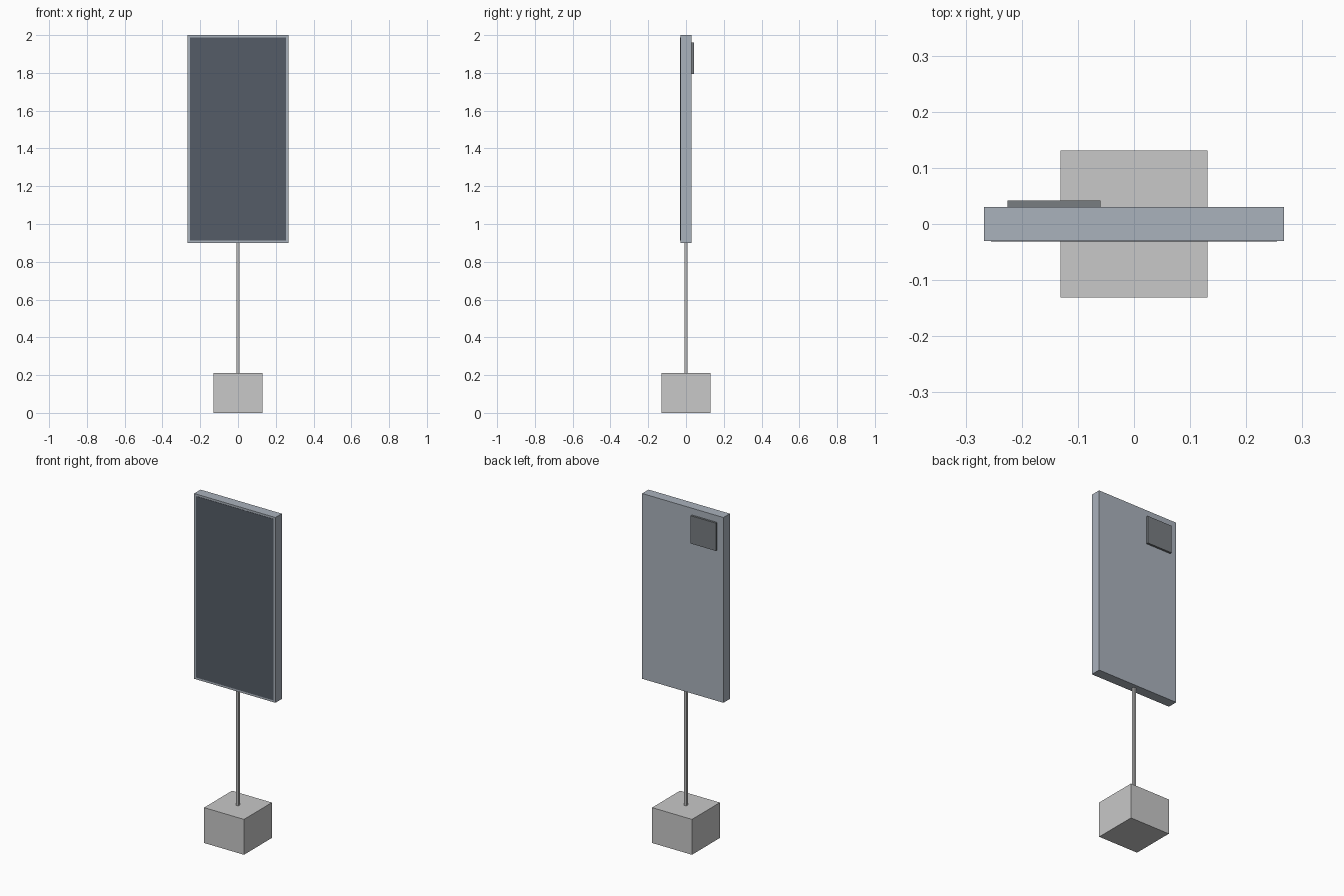
import bpy

cube = bpy.data.objects.get("Cube")
if cube:
    bpy.data.objects.remove(cube, do_unlink=True)


def material(name, rgb):
    """Flat material from an 8-bit sRGB colour, converted to linear."""
    linear = [((c / 255 + 0.055) / 1.055) ** 2.4 for c in rgb]
    mat = bpy.data.materials.new(name)
    mat.use_nodes = True
    mat.diffuse_color = (*linear, 1)
    mat.node_tree.nodes["Principled BSDF"].inputs["Base Color"].default_value = (*linear, 1)
    return mat


def box(name, low, high, mat):
    """Axis-aligned box between two corners."""
    bpy.ops.mesh.primitive_cube_add(size=1, location=[(a + b) / 2 for a, b in zip(low, high)])
    obj = bpy.context.object
    obj.name = name
    obj.scale = [b - a for a, b in zip(low, high)]
    bpy.ops.object.transform_apply(location=False, rotation=False, scale=True)
    obj.data.materials.append(mat)
    return obj


concrete = material("light grey concrete", (200, 200, 200))
steel = material("grey steel", (186, 186, 186))
casing = material("blue grey casing", (170, 178, 188))
glass = material("dark slate screen", (85, 92, 103))
cover = material("dark grey cover", (120, 125, 129))

# Foundation block and pole
box("base_block", (-0.131, -0.131, 0), (0.131, 0.131, 0.21), concrete)
box("pole", (-0.008, -0.008, 0.21), (0.008, 0.008, 0.9), steel)

# Panel with a thin screen on the front and a cover plate on the back
box("panel_casing", (-0.267, -0.03, 0.9), (0.267, 0.03, 2), casing)
box("screen", (-0.255, -0.0315, 0.912), (0.255, -0.029, 1.988), glass)
box("rear_cover", (-0.225, 0.029, 1.795), (-0.06, 0.042, 1.96), cover)
